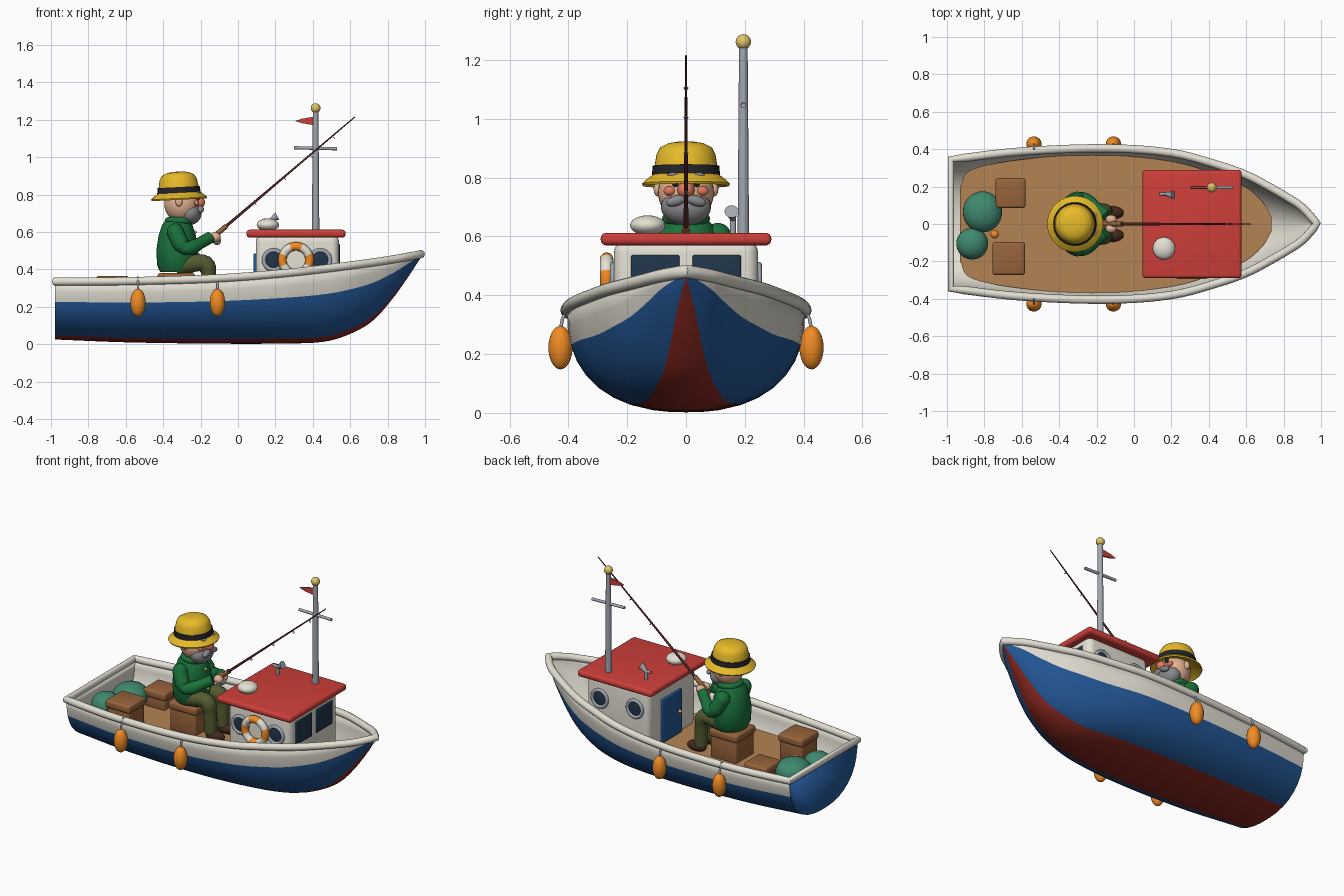
import bpy, bmesh
from math import pi, sin, cos, radians, atan2
from mathutils import Vector

if "Cube" in bpy.data.objects:
    bpy.data.objects.remove(bpy.data.objects["Cube"])


def mat(name, r, g, b):
    m = bpy.data.materials.new(name)
    m.diffuse_color = [(c / 255) ** 2.2 for c in (r, g, b)] + [1]
    m.use_nodes = True
    m.node_tree.nodes["Principled BSDF"].inputs["Base Color"].default_value = m.diffuse_color
    return m


WHITE, BLUE, RED = mat("cream", 226, 222, 210), mat("blue", 40, 88, 150), mat("red", 205, 65, 60)
KEEL, WOOD, LID = mat("keel_red", 140, 45, 38), mat("deck_wood", 178, 130, 84), mat("crate_wood", 150, 100, 62)
GLASS, STEEL, GOLD = mat("glass", 38, 56, 76), mat("steel", 160, 166, 176), mat("gold", 222, 195, 105)
ORANGE, NET, YELLOW = mat("orange", 240, 138, 40), mat("net_green", 65, 135, 110), mat("yellow", 230, 185, 45)
DARK, SKIN, NOSE = mat("dark", 40, 40, 45), mat("skin", 228, 178, 145), mat("nose", 225, 120, 95)
BEARD, COAT, PANTS = mat("beard", 135, 135, 138), mat("coat", 32, 112, 62), mat("olive", 85, 92, 52)
BOOT, ROD = mat("boot", 70, 45, 35), mat("rod", 85, 38, 38)


def finish(o, name, m, angle=40):
    o.name = name
    if m:
        o.data.materials.clear()
        o.data.materials.append(m)
    bpy.ops.object.select_all(action='DESELECT')
    o.select_set(True)
    bpy.context.view_layer.objects.active = o
    bpy.ops.object.shade_smooth_by_angle(angle=radians(angle))
    return o


def from_bm(bm, name, m, angle=40):
    me = bpy.data.meshes.new(name)
    bmesh.ops.recalc_face_normals(bm, faces=bm.faces)
    bm.to_mesh(me)
    bm.free()
    o = bpy.data.objects.new(name, me)
    bpy.context.collection.objects.link(o)
    return finish(o, name, m, angle)


def ball(name, loc, scale, m, rot=(0, 0, 0)):
    bpy.ops.mesh.primitive_uv_sphere_add(segments=32, ring_count=16, location=loc, rotation=rot)
    o = bpy.context.object
    o.scale = scale if isinstance(scale, tuple) else (scale,) * 3
    return finish(o, name, m)


def box(name, lo, hi, m, bevel=0.01, seg=3):
    lo, hi = Vector(lo), Vector(hi)
    bm = bmesh.new()
    bmesh.ops.create_cube(bm, size=1)
    for v in bm.verts:
        v.co = (lo + hi) / 2 + v.co * (hi - lo)
    bmesh.ops.bevel(bm, geom=bm.edges[:], offset=bevel, segments=seg, affect='EDGES', profile=0.5)
    return from_bm(bm, name, m)


def tube(name, pts, radii, m, closed=False):
    cu = bpy.data.curves.new(name, 'CURVE')
    cu.dimensions, cu.bevel_depth, cu.bevel_resolution, cu.use_fill_caps = '3D', 1, 5, True
    sp = cu.splines.new('POLY')
    sp.points.add(len(pts) - 1)
    for i, (p, q) in enumerate(zip(sp.points, pts)):
        p.co = (*q, 1)
        p.radius = radii[i] if isinstance(radii, (list, tuple)) else radii
    sp.use_cyclic_u = closed
    o = bpy.data.objects.new(name, cu)
    bpy.context.collection.objects.link(o)
    bpy.ops.object.select_all(action='DESELECT')
    o.select_set(True)
    bpy.context.view_layer.objects.active = o
    bpy.ops.object.convert(target='MESH')
    return finish(bpy.context.object, name, m)


def torus(name, loc, R, r, m, rot=(pi / 2, 0, 0)):
    bpy.ops.mesh.primitive_torus_add(location=loc, rotation=rot, major_radius=R, minor_radius=r,
                                     major_segments=48, minor_segments=12)
    return finish(bpy.context.object, name, m)


def lathe(name, prof, loc, m, ys=1, tilt=0, n=40):
    bm = bmesh.new()
    rings = [[bm.verts.new((r * cos(2 * pi * i / n), ys * r * sin(2 * pi * i / n), z)) for i in range(n)]
             for r, z in prof]
    for a, b in zip(rings, rings[1:]):
        for i in range(n):
            bm.faces.new((a[i], a[(i + 1) % n], b[(i + 1) % n], b[i]))
    bmesh.ops.remove_doubles(bm, verts=bm.verts, dist=1e-5)
    o = from_bm(bm, name, m)
    o.location, o.rotation_euler = loc, (0, tilt, 0)
    return o


def smooth(pts, n=5):
    # Catmull-Rom through the given points
    P = [Vector(p) for p in pts]
    P = [2 * P[0] - P[1]] + P + [2 * P[-1] - P[-2]]
    out = []
    for a, b, c, d in zip(P, P[1:], P[2:], P[3:]):
        for k in range(n):
            t = k / n
            out.append(0.5 * (2 * b + (c - a) * t + (2 * a - 5 * b + 4 * c - d) * t * t + (3 * b - a - 3 * c + d) * t ** 3))
    return out + [P[-2]]


# Hull: stations of (x, half width, sheer z, keel z)
ST = smooth([(-.978, .345, .335, .025), (-.6, .388, .337, .01), (-.15, .405, .35, .003), (.2, .38, .375, .003),
             (.45, .315, .402, .012), (.6, .262, .421, .055), (.72, .2, .437, .125), (.82, .142, .452, .235),
             (.9, .088, .466, .345), (.977, .004, .481, .462)])
F = [0, .004, .02, .07, .14, .24, .36, .5, .65, .82, 1]
bm = bmesh.new()
rings = []
for x, w, top, low in ST:
    e = 2.4 - .6 * max(0, (x - .3) / .68)
    half = [(w * (1 - (1 - f) ** e) ** (1 / e), low + f * (top - low)) for f in F]
    rings.append([bm.verts.new((x, -y, z)) for y, z in reversed(half)] + [bm.verts.new((x, y, z)) for y, z in half[1:]])
nf = len(F) - 1
for a, b in zip(rings, rings[1:]):
    for j in range(2 * nf):
        k = nf - 1 - j if j < nf else j - nf
        f = bm.faces.new((a[j], a[j + 1], b[j + 1], b[j]))
        f.material_index = 0 if k < 3 else 1 if k < 8 else 2
bm.faces.new(rings[0]).material_index = 1
bm.faces.new(rings[-1]).material_index = 2
hull = from_bm(bm, "hull", None)
for m in (KEEL, BLUE, WHITE):
    hull.data.materials.append(m)
s = hull.modifiers.new("thickness", 'SOLIDIFY')
s.thickness, s.offset, s.material_offset = .012, -1, 3
side = [(p[0], p[1], p[2]) for p in ST]
tube("gunwale_rail", side + [(x, -y, z) for x, y, z in reversed(side[:-1])], .022, WHITE, True)

# Deck
half = smooth([(-.93, .2), (-.87, .29), (-.6, .345), (-.2, .37), (.2, .335), (.45, .26), (.6, .195), (.69, .115), (.735, .04)])
bm = bmesh.new()
face = bm.faces.new([bm.verts.new((x, y, .18)) for x, y in half] + [bm.verts.new((x, -y, .18)) for x, y in reversed(half)])
for v in bmesh.ops.extrude_face_region(bm, geom=[face])["geom"]:
    if isinstance(v, bmesh.types.BMVert):
        v.co.z = .2
from_bm(bm, "deck", WOOD)

# Cabin with roof, door, windows and portholes
box("cabin", (.095, -.245, .19), (.54, .245, .585), WHITE, .04, 5)
box("cabin_roof", (.045, -.29, .57), (.575, .29, .612), RED, .018, 4)
box("door", (.083, -.08, .205), (.11, .12, .485), BLUE, .006)
ball("door_knob", (.078, -.05, .35), .011, GOLD)
for sy in (-1, 1):
    y0, y1 = sorted((sy * .022, sy * .187))
    box("front_window", (.52, y0, .385), (.545, y1, .537), GLASS, .006)
    for x in (.19, .44):
        torus("porthole_ring", (x, sy * .248, .45), .052, .011, STEEL)
        ball("porthole_glass", (x, sy * .245, .45), (.05, .008, .05), GLASS)

# Lifebuoy with white bands
buoy = torus("lifebuoy", (.31, -.27, .45), .073, .023, ORANGE)
buoy.data.materials.append(WHITE)
for p in buoy.data.polygons:
    a = atan2(p.center.y, p.center.x) % (pi / 2)
    p.material_index = int(abs(a - pi / 4) < .33)

# Roof fittings and mast
ball("radar_dome", (.16, -.13, .638), (.06, .06, .034), WHITE)
tube("horn", [(.135, .16, .665), (.17, .16, .66), (.2, .155, .68), (.21, .155, .685)], [.008, .01, .018, .024], STEEL)
tube("horn_post", [(.17, .16, .605), (.17, .16, .66)], .01, STEEL)
tube("mast", [(.415, .195, .6), (.415, .195, 1.25)], [.02, .015], STEEL)
tube("crossbar", [(.3, .195, 1.05), (.53, .195, 1.045)], .009, STEEL)
ball("mast_ball", (.415, .195, 1.262), .026, GOLD)
bm = bmesh.new()
A, B = [[bm.verts.new((x, y, z)) for x, z in ((.41, 1.17), (.41, 1.217), (.34, 1.205), (.305, 1.193), (.34, 1.182))] for y in (.19, .2)]
bm.faces.new(A)
bm.faces.new(B)
for i in range(5):
    bm.faces.new((A[i], A[(i + 1) % 5], B[(i + 1) % 5], B[i]))
from_bm(bm, "flag", RED)

# Fenders on both sides
for sy in (-1, 1):
    for x in (-.535, -.11):
        ball("fender", (x, sy * .427, .222), (.041, .041, .074), ORANGE)
        tube("fender_rope", [(x, sy * .427, .285), (x, sy * .42, .32), (x, sy * .4, .36)], .006, STEEL)


# Crates and nets
def crate(name, x, y, w, top):
    h = w / 2
    box(name, (x - h + .008, y - h + .008, .195), (x + h - .008, y + h - .008, top - .04), LID, .01)
    box(name + "_lid", (x - h, y - h, top - .05), (x + h, y + h, top), LID, .014)


crate("seat_crate", -.33, 0, .2, .38)
crate("port_crate", -.66, .165, .16, .31)
crate("starboard_crate", -.67, -.185, .175, .365)
ball("net_pile_large", (-.81, .065, .255), (.105, .11, .075), NET)
ball("net_pile_small", (-.865, -.105, .25), (.085, .085, .07), NET)
ball("net_float", (-.745, -.055, .265), .022, ORANGE)

# Fisher: body, head and hat
lathe("coat_body", [(0, .385), (.09, .385), (.107, .42), (.112, .5), (.1, .58), (.08, .64), (.05, .675), (0, .68)],
      (-.325, 0, 0), COAT, 1.12)
torus("collar", (-.31, 0, .66), .062, .02, COAT, (0, 0, 0))
ball("head", (-.3, 0, .75), (.094, .095, .1), SKIN)
ball("beard", (-.257, 0, .7), (.062, .085, .062), BEARD)
ball("nose", (-.205, 0, .758), .029, NOSE)
for sy in (-1, 1):
    ball("ear", (-.315, sy * .096, .762), (.019, .014, .026), SKIN)
    ball("eye", (-.214, sy * .036, .785), (.01, .012, .017), DARK)
    ball("eyebrow", (-.212, sy * .04, .81), (.012, .024, .008), BEARD)
    ball("cheek", (-.222, sy * .056, .755), (.014, .02, .016), NOSE)
    ball("moustache", (-.2, sy * .033, .722), (.018, .036, .018), BEARD, (sy * -.3, 0, 0))
    # limbs
    ball("shoulder", (-.335, sy * .108, .6), .046, COAT)
    tube("arm", smooth([(-.335, sy * .11, .6), (-.3, sy * .13, .53), (-.255, sy * .125, .515), (-.15, sy * .045, .57)], 4),
         [.045] * 5 + [.038] * 5 + [.032] * 3, COAT)
    ball("hand", (-.122, sy * .024, .572), (.03, .025, .027), SKIN)
    tube("leg", smooth([(-.33, sy * .06, .415), (-.25, sy * .065, .43), (-.175, sy * .065, .43), (-.155, sy * .063, .36),
                        (-.15, sy * .06, .24)], 4), [.05] * 5 + [.046] * 6 + [.04] * 6, PANTS)
    ball("boot", (-.12, sy * .06, .225), (.065, .036, .032), BOOT)
for z in (.48, .54, .6):
    ball("button", (-.326 + {.48: .113, .54: .108, .6: .095}[z], 0, z), .009, GOLD)
lathe("hat", [(0, .01), (.1, .005), (.146, -.018), (.15, -.01), (.13, .008), (.11, .022), (.107, .05), (.1, .09), (.088, .113),
              (.06, .127), (.03, .132), (0, .133)], (-.315, 0, .79), YELLOW, 1, radians(-3))
lathe("hat_band", [(.105, .02), (.116, .02), (.113, .05), (.1, .05)], (-.315, 0, .79), DARK, 1, radians(-3))

# Fishing rod
a, b = Vector((-.165, 0, .545)), Vector((.625, 0, 1.215))
tube("rod", [a, b], [.009, .003], ROD)
tube("rod_grip", [a, a.lerp(b, .13)], .014, LID)
ball("reel", (-.113, 0, .552), (.022, .026, .022), STEEL)
for t in (.32, .52, .7, .85):
    p = a.lerp(b, t)
    torus("rod_guide", p + Vector((.006, 0, -.01)), .006, .002, STEEL, (0, radians(50), 0))
